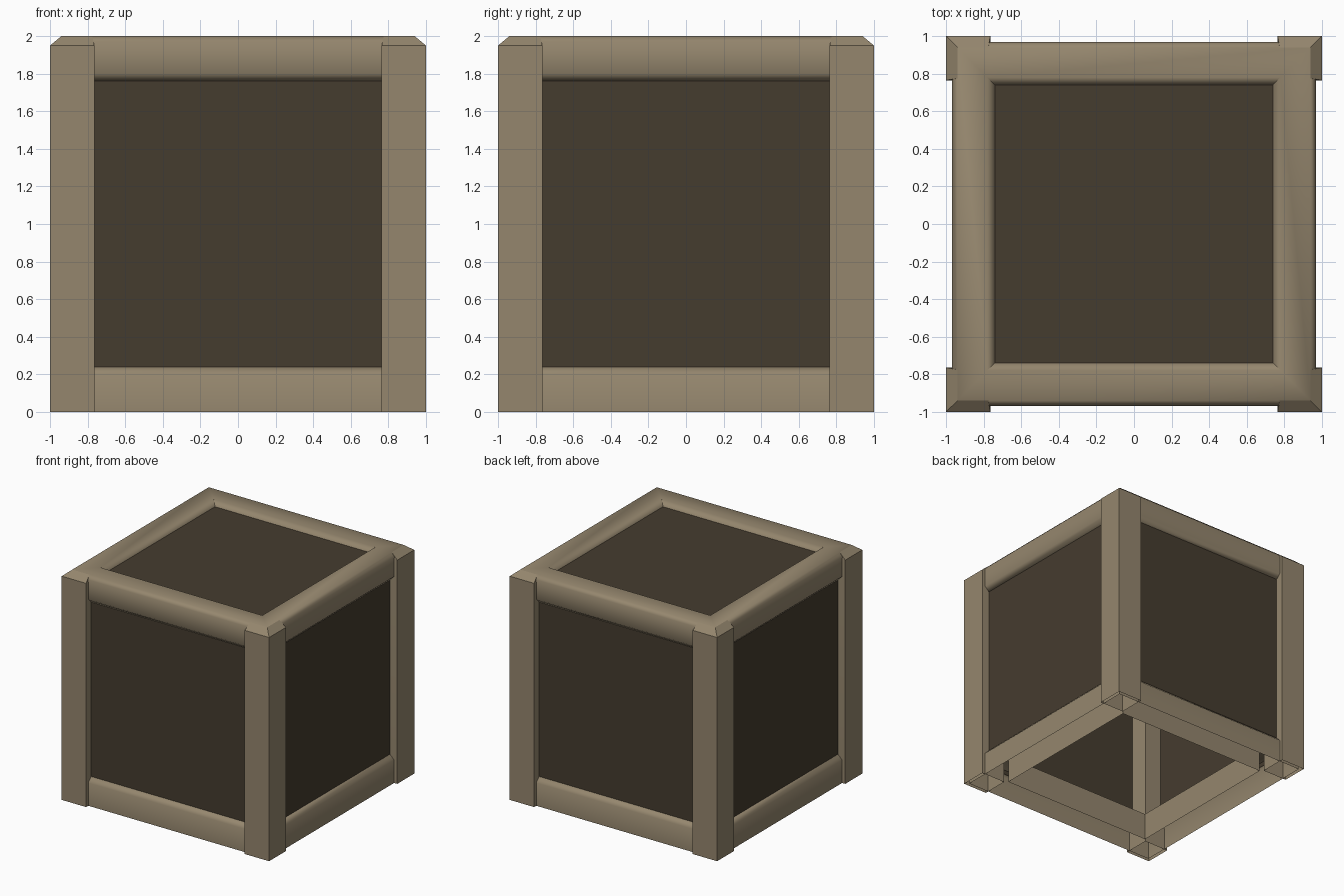
import bpy, bmesh, math

if "Cube" in bpy.data.objects:
    bpy.data.objects.remove(bpy.data.objects["Cube"])


def material(name, rgb):
    m = bpy.data.materials.new(name)
    m.diffuse_color = (*rgb, 1)
    m.use_nodes = True
    m.node_tree.nodes["Principled BSDF"].inputs["Base Color"].default_value = m.diffuse_color
    return m


FRAME = material("frame_wood", (0.30, 0.24, 0.155))
PANEL = material("panel_wood", (0.06, 0.045, 0.028))


def finish(name, bm, mat, smooth=True):
    me = bpy.data.meshes.new(name)
    bm.to_mesh(me)
    bm.free()
    ob = bpy.data.objects.new(name, me)
    bpy.context.collection.objects.link(ob)
    me.materials.append(mat)
    if smooth:
        bpy.context.view_layer.objects.active = ob
        ob.select_set(True)
        bpy.ops.object.shade_smooth_by_angle(angle=math.radians(50))
        ob.select_set(False)
    return ob


def loft(bm, rings, closed_rings=False):
    """Join equal square rings with quads."""
    vs = [[bm.verts.new(p) for p in r] for r in rings]
    n = len(vs[0])
    pairs = list(zip(vs, vs[1:]))
    if closed_rings:
        pairs.append((vs[-1], vs[0]))
    for a, b in pairs:
        for i in range(n):
            j = (i + 1) % n
            bm.faces.new((a[i], a[j], b[j], b[i]))


def square_frame(name, profile, closed):
    """Sweep an (outward, height) profile around a mitred square."""
    bm = bmesh.new()
    loft(bm, [[(-u, -u, z), (u, -u, z), (u, u, z), (-u, u, z)] for u, z in profile], closed)
    if closed:
        bmesh.ops.recalc_face_normals(bm, faces=bm.faces)
    return finish(name, bm, FRAME)


# Top and bottom rails; the bottom ones are open underneath
square_frame("top_rails", [(0.74, 1.76), (0.93, 1.76), (0.97, 1.80), (0.97, 1.97),
                           (0.94, 2.0), (0.78, 2.0), (0.74, 1.96)], True)
square_frame("bottom_rails", [(0.97, 0), (0.97, 0.20), (0.93, 0.24),
                              (0.74, 0.24), (0.74, 0)], False)

# Corner posts: hollow square section, chamfered at the top outside edges
IN = 0.765
for name, sx, sy in (("front_left_post", -1, -1), ("front_right_post", 1, -1),
                     ("back_right_post", 1, 1), ("back_left_post", -1, 1)):
    bm = bmesh.new()
    rings = []
    for lo, hi, z in ((IN, 1.0, 0), (IN, 1.0, 1.95), (IN + 0.01, 0.94, 2.0)):
        rings.append([(sx * x, sy * y, z) for x, y in ((lo, lo), (hi, lo), (hi, hi), (lo, hi))])
    loft(bm, rings)
    if sx * sy < 0:
        bmesh.ops.reverse_faces(bm, faces=bm.faces)
    finish(name, bm, FRAME)

# Recessed panels on the four sides and the top
W = 0.765
for i, side in enumerate(("front", "right", "back", "left")):
    a = i * math.pi / 2
    c, s = round(math.cos(a)), round(math.sin(a))
    bm = bmesh.new()
    pts = [(-W, 0.2), (W, 0.2), (W, 1.8), (-W, 1.8)]
    bm.faces.new([bm.verts.new((c * x + s * 0.93, s * x - c * 0.93, z)) for x, z in pts])
    finish(side + "_panel", bm, PANEL, False)

bm = bmesh.new()
bm.faces.new([bm.verts.new((x * 0.75, y * 0.75, 1.96))
              for x, y in ((-1, -1), (1, -1), (1, 1), (-1, 1))])
finish("top_panel", bm, PANEL, False)
